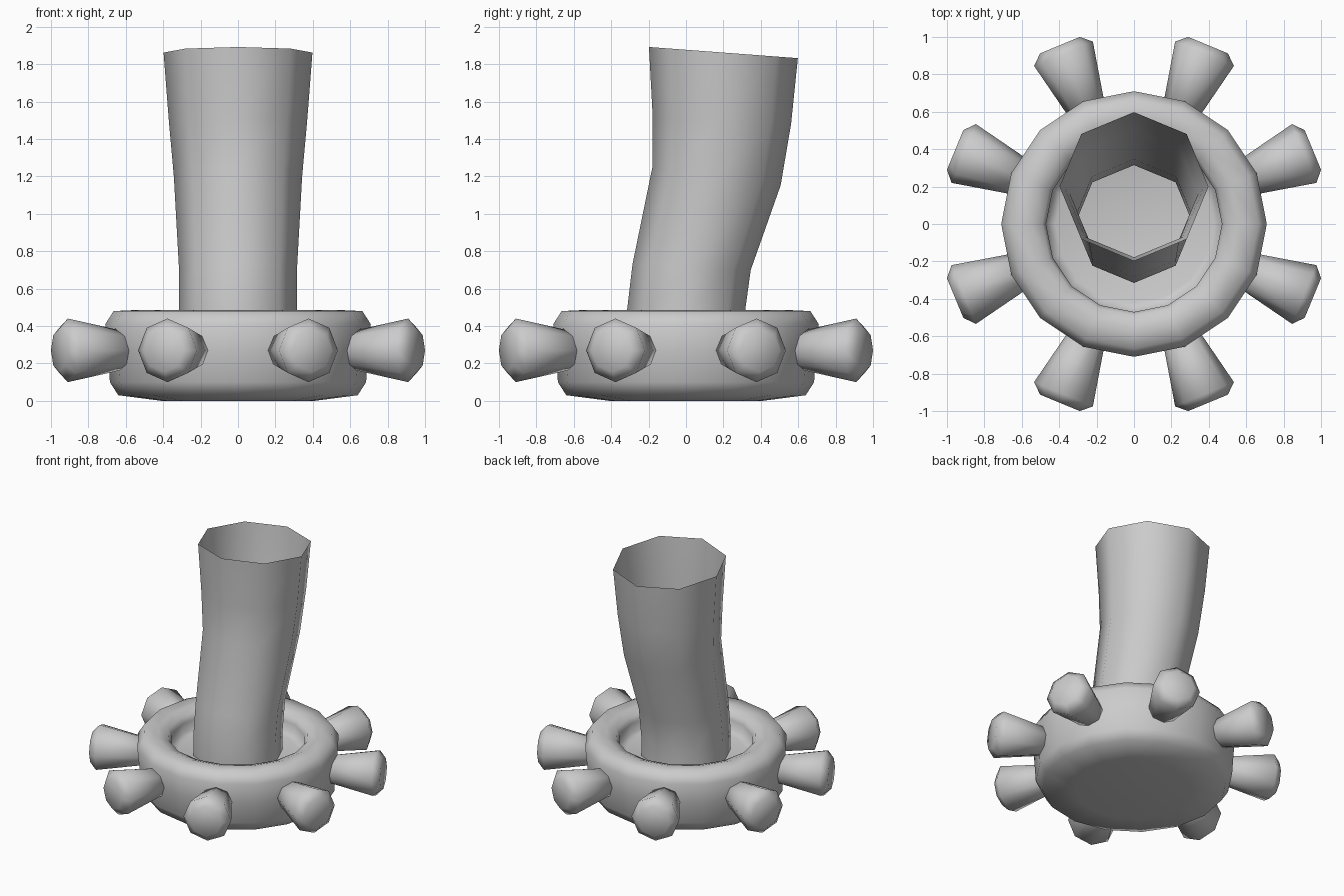
import bpy
import bmesh
from math import cos, sin, pi, radians
from mathutils import Matrix

cube = bpy.data.objects.get("Cube")
if cube:
    bpy.data.objects.remove(cube, do_unlink=True)

GREY = (0.6, 0.6, 0.6, 1.0)
mat = bpy.data.materials.new("plain grey")
mat.use_nodes = True
mat.diffuse_color = GREY
for node in mat.node_tree.nodes:
    if node.type == 'BSDF_PRINCIPLED':
        node.inputs["Base Color"].default_value = GREY


def loft(name, rings, sides, capped=True, matrix=None):
    """Skin rings of (radius, height, y offset, y slope) stacked along z."""
    bm = bmesh.new()
    loops = []
    for radius, z, y, slope in rings:
        loop = []
        for i in range(sides):
            a = 2 * pi * i / sides
            dy = radius * sin(a)
            loop.append(bm.verts.new((radius * cos(a), y + dy, z + slope * dy)))
        loops.append(loop)
    for low, high in zip(loops, loops[1:]):
        for i in range(sides):
            j = (i + 1) % sides
            bm.faces.new((low[i], low[j], high[j], high[i]))
    if capped:
        bm.faces.new(loops[0][::-1])
        bm.faces.new(loops[-1])
    for face in bm.faces:
        face.smooth = True
    mesh = bpy.data.meshes.new(name)
    bm.to_mesh(mesh)
    bm.free()
    if matrix:
        mesh.transform(matrix)
    mesh.materials.append(mat)
    obj = bpy.data.objects.new(name, mesh)
    bpy.context.collection.objects.link(obj)
    return obj


# Round base with a rolled rim and a sunken floor
base_profile = [(0.41, 0), (0.64, 0.03), (0.685, 0.10), (0.695, 0.26),
                (0.71, 0.41), (0.665, 0.48), (0.56, 0.485),
                (0.49, 0.46), (0.47, 0.42), (0.47, 0.35), (0.42, 0.33)]
loft("base", [(r, z, 0, 0) for r, z in base_profile], 16)

# Bent open tube: each ring leans with the bend
loft("tube", [(0.315, 0.33, 0, 0),
              (0.315, 0.48, 0, -0.02),
              (0.316, 0.715, 0.03, -0.05),
              (0.343, 1.20, 0.163, -0.14),
              (0.37, 1.50, 0.192, -0.05),
              (0.398, 1.862, 0.20, -0.075)], 8, capped=False)

# Eight flared knobs around the base
knob_profile = [(0.09, 0.60), (0.17, 0.985), (0.115, 1.035)]
for k in range(8):
    place = (Matrix.Rotation(radians(22.5 + 45 * k), 4, 'Z')
             @ Matrix.Translation((0, 0, 0.27))
             @ Matrix.Rotation(pi / 2, 4, 'Y'))
    loft(f"knob_{k + 1}", [(r, d, 0, 0) for r, d in knob_profile], 8,
         matrix=place)
